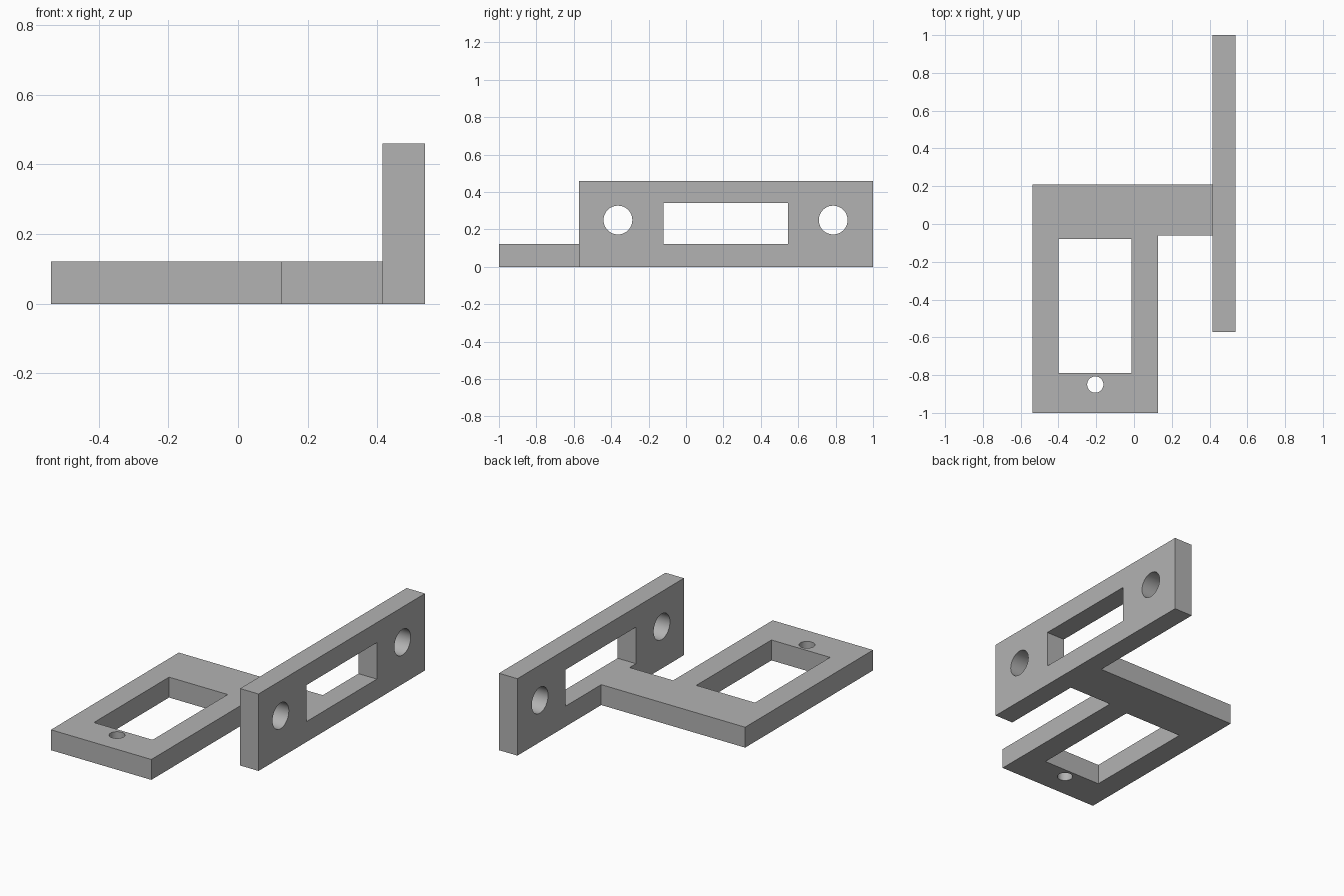
import bpy
import bmesh
from math import radians
from mathutils import Matrix, Vector

if "Cube" in bpy.data.objects:
    bpy.data.objects.remove(bpy.data.objects["Cube"], do_unlink=True)

THICK = 0.122   # plate thickness
SIDES = 48      # segments of the round holes

grey = bpy.data.materials.new("plain grey")
grey.use_nodes = True
grey.diffuse_color = (0.45, 0.45, 0.45, 1)
grey.node_tree.nodes["Principled BSDF"].inputs["Base Color"].default_value = grey.diffuse_color


def add_object(name, bm):
    bmesh.ops.recalc_face_normals(bm, faces=bm.faces)
    mesh = bpy.data.meshes.new(name)
    bm.to_mesh(mesh)
    bm.free()
    mesh.materials.append(grey)
    obj = bpy.data.objects.new(name, mesh)
    bpy.context.collection.objects.link(obj)
    return obj


def prism(name, outline, depth):
    """Extrude a closed outline by a vector."""
    bm = bmesh.new()
    face = bm.faces.new([bm.verts.new(p) for p in outline])
    result = bmesh.ops.extrude_face_region(bm, geom=[face], use_keep_orig=True)
    verts = [v for v in result["geom"] if isinstance(v, bmesh.types.BMVert)]
    bmesh.ops.translate(bm, verts=verts, vec=depth)
    return add_object(name, bm)


def box_cutter(low, high):
    low, high = Vector(low), Vector(high)
    bm = bmesh.new()
    matrix = Matrix.Translation((low + high) / 2) @ Matrix.Diagonal((*(high - low), 1))
    bmesh.ops.create_cube(bm, size=1, matrix=matrix)
    return add_object("window_cutter", bm)


def round_cutter(center, radius, axis):
    bm = bmesh.new()
    turn = Matrix.Rotation(radians(90), 4, "Y") if axis == "X" else Matrix()
    bmesh.ops.create_cone(bm, cap_ends=True, segments=SIDES, radius1=radius, radius2=radius,
                          depth=THICK * 3, matrix=Matrix.Translation(center) @ turn)
    return add_object("hole_cutter", bm)


def finish(obj, cutters):
    """Cut the openings, then smooth only the round hole walls."""
    bpy.ops.object.select_all(action="DESELECT")
    bpy.context.view_layer.objects.active = obj
    obj.select_set(True)
    for cutter in cutters:
        mod = obj.modifiers.new("opening", "BOOLEAN")
        mod.operation, mod.solver, mod.object = "DIFFERENCE", "EXACT", cutter
        bpy.ops.object.modifier_apply(modifier=mod.name)
        bpy.data.objects.remove(cutter, do_unlink=True)
    bpy.ops.object.shade_smooth_by_angle(angle=radians(30))


# Flat frame with its side arm
left, inner, wall, right = -0.537, 0.127, 0.415, 0.537
frame = prism("base_frame", [(left, -1, 0), (inner, -1, 0), (inner, -0.06, 0),
                             (wall, -0.06, 0), (wall, 0.208, 0), (left, 0.208, 0)],
              (0, 0, THICK))
finish(frame, [box_cutter((-0.4, -0.79, -0.1), (-0.012, -0.08, 0.3)),
               round_cutter((-0.205, -0.85, THICK / 2), 0.043, "Z")])

# Upright plate with a window between two mounting holes
plate = prism("upright_plate", [(wall, -0.573, 0), (wall, 1, 0),
                                (wall, 1, 0.46), (wall, -0.573, 0.46)],
              (right - wall, 0, 0))
holes = [round_cutter(((wall + right) / 2, y, 0.25), 0.077, "X") for y in (-0.364, 0.787)]
finish(plate, [box_cutter((0.3, -0.12, THICK), (0.7, 0.545, 0.34))] + holes)
